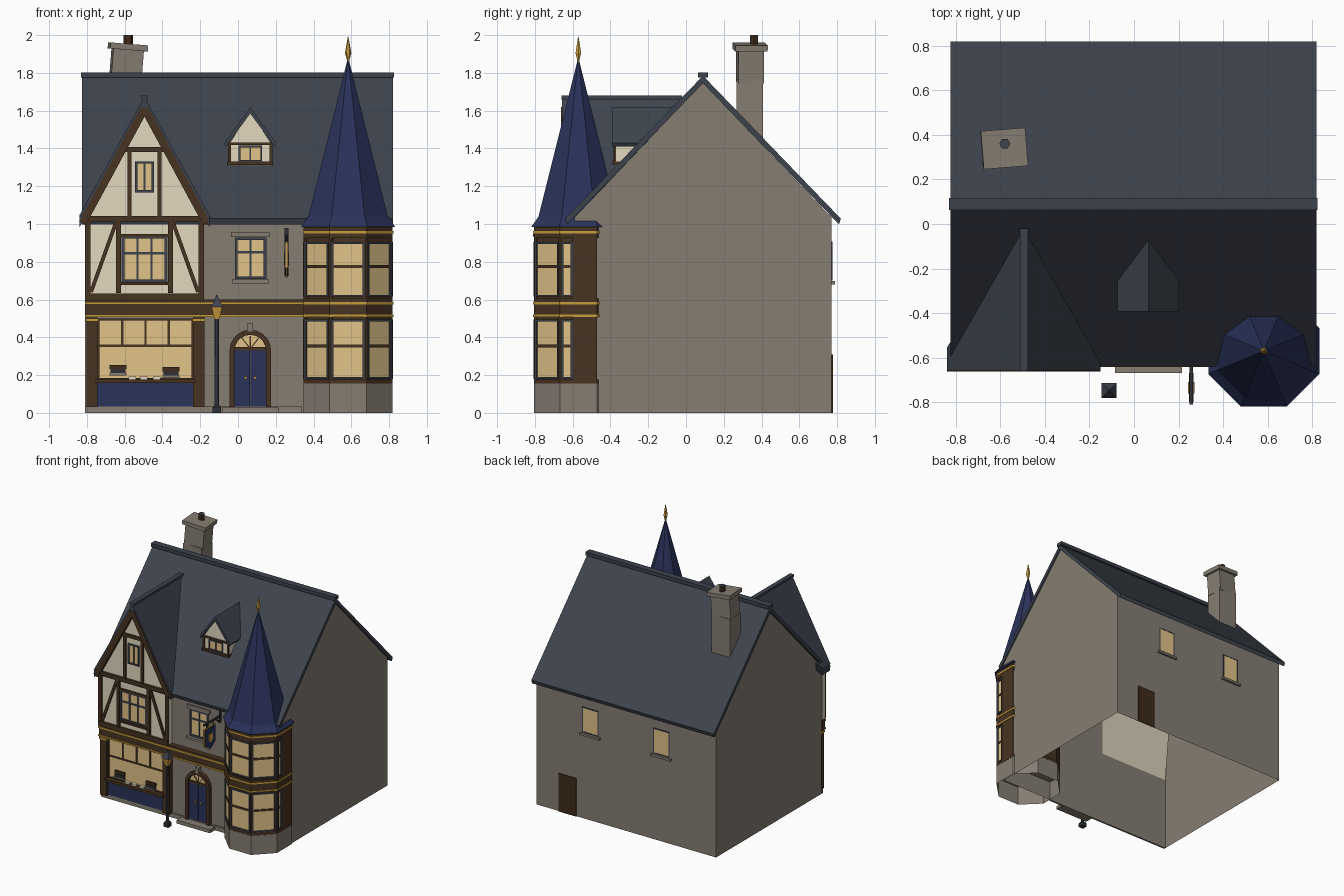
import bpy, bmesh, math
from mathutils import Matrix, Vector

if "Cube" in bpy.data.objects:
    bpy.data.objects.remove(bpy.data.objects["Cube"])


def colour(name, r, g, b):
    m = bpy.data.materials.new(name)
    lin = [((c / 255 + 0.055) / 1.055) ** 2.4 for c in (r, g, b)]
    m.diffuse_color = (*lin, 1)
    m.use_nodes = True
    m.node_tree.nodes["Principled BSDF"].inputs["Base Color"].default_value = m.diffuse_color
    return m


STONE = colour("stone", 133, 125, 114)
PLASTER = colour("plaster", 226, 216, 191)
WOOD = colour("timber", 71, 51, 33)
SLATE = colour("slate", 61, 67, 77)
NAVY = colour("navy", 42, 50, 90)
GLASS = colour("lit_glass", 226, 196, 137)
GOLD = colour("gold", 202, 158, 62)
IRON = colour("iron", 46, 48, 54)
DOORWOOD = colour("dark_wood", 62, 44, 26)


def finish(name, bm, mat, M=None, open_base=False):
    bmesh.ops.recalc_face_normals(bm, faces=bm.faces)
    if open_base:
        bm.normal_update()
        bmesh.ops.delete(bm, geom=[f for f in bm.faces if f.normal.z < -0.9], context="FACES_ONLY")
    me = bpy.data.meshes.new(name)
    bm.to_mesh(me)
    bm.free()
    me.materials.append(mat)
    ob = bpy.data.objects.new(name, me)
    if M:
        ob.matrix_world = M
    bpy.context.collection.objects.link(ob)
    return ob


def prism(name, pts, lo, hi, mat, axis="y", M=None, open_base=False):
    """Extrude a 2D outline along an axis; hi may be a rule of (u, v)."""
    put = {"x": lambda u, v, t: (t, u, v), "y": lambda u, v, t: (u, t, v),
           "z": lambda u, v, t: (u, v, t)}[axis]
    bm = bmesh.new()
    a = [bm.verts.new(put(u, v, lo)) for u, v in pts]
    b = [bm.verts.new(put(u, v, hi(u, v) if callable(hi) else hi)) for u, v in pts]
    bm.faces.new(a)
    bm.faces.new(b[::-1])
    n = len(pts)
    for i in range(n):
        bm.faces.new((a[i], a[(i + 1) % n], b[(i + 1) % n], b[i]))
    return finish(name, bm, mat, M, open_base)


def box(name, x0, x1, y0, y1, z0, z1, mat, M=None):
    return prism(name, [(x0, z0), (x1, z0), (x1, z1), (x0, z1)], y0, y1, mat, "y", M)


def lathe(name, x, y, rings, n, mat, turn=0.0, open_base=False):
    """Stack of n-sided rings given as (radius, z)."""
    bm = bmesh.new()
    rows = [[bm.verts.new((x + r * math.cos(turn + math.tau * i / n),
                           y + r * math.sin(turn + math.tau * i / n), z))
             for i in range(n)] for r, z in rings]
    for p, q in zip(rows, rows[1:]):
        for i in range(n):
            bm.faces.new((p[i], p[(i + 1) % n], q[(i + 1) % n], q[i]))
    bm.faces.new(rows[0][::-1])
    bm.faces.new(rows[-1])
    return finish(name, bm, mat, None, open_base)


def beam(name, p, q, w, y0, y1, mat):
    """Timber of width w running between two points on the facade."""
    d = (Vector(q) - Vector(p)).normalized() * w / 2
    s = Vector((-d.y, d.x))
    p, q = Vector(p), Vector(q)
    return prism(name, [tuple(c) for c in (p - s, q - s, q + s, p + s)], y0, y1, mat)


def window(name, x0, x1, z0, z1, y, cols, rows, M=None, f=0.012, bar=SLATE, d=0.012):
    """Lit pane with frame and glazing bars, facing -y."""
    k = y - 0.001
    box(name + "_pane", x0, x1, y - 0.004, k, z0, z1, GLASS, M)
    for a, b in ((x0 - f, x0), (x1, x1 + f)):
        box(name + "_frame_side", a, b, y - d, k, z0 - f, z1 + f, bar, M)
    for a, b in ((z0 - f, z0), (z1, z1 + f)):
        box(name + "_frame_rail", x0, x1, y - d, k, a, b, bar, M)
    for xc in cols:
        box(name + "_mullion", xc - 0.005, xc + 0.005, y - 0.01, k, z0, z1, bar, M)
    for zc in rows:
        box(name + "_transom", x0, x1, y - 0.01, k, zc - 0.006, zc + 0.006, bar, M)


# Main house (open underneath) and roof
FRONT = -0.59
ON = FRONT - 0.001
prism("house_walls", [(FRONT, 0), (0.77, 0), (0.77, 1.035), (0.09, 1.747), (FRONT, 1.035)],
      -0.81, 0.81, STONE, "x", open_base=True)
for s, n in ((-1, "front"), (1, "back")):
    prism("roof_" + n, [(0.09, 1.785), (0.09 + s * 0.73, 1.028), (0.09 + s * 0.72, 0.998),
                        (0.09, 1.745)], -0.825, 0.82, SLATE, "x")
box("ridge_cap", -0.83, 0.825, 0.063, 0.117, 1.775, 1.803, SLATE)
box("plinth", -0.81, 0.34, -0.605, ON, 0, 0.035, STONE)


def roof_y(z):
    return 0.09 - (1.785 - z) / 1.037


# Half-timbered gable bay
GX, BAY = -0.495, -0.63
prism("bay_wall", [(-0.81, 0.6), (-0.18, 0.6), (-0.18, 1.03), (GX, 1.61), (-0.81, 1.03)],
      BAY, lambda u, v: max(ON, roof_y(v)), PLASTER)
for s in (-1, 1):
    prism("bay_roof", [(GX, 1.672), (GX + s * 0.345, 1.045), (GX + s * 0.343, 0.985), (GX, 1.615)],
          -0.657, lambda u, v: max(-0.555, roof_y(v) + 0.01), SLATE)
    beam("bay_bargeboard", (GX, 1.61), (GX + s * 0.328, 1.005), 0.04, -0.662, BAY, WOOD)
    box("bay_corner_post", GX + s * 0.301 - 0.014, GX + s * 0.301 + 0.014, -0.645, BAY, 0.6, 1.03, WOOD)
    box("bay_window_post", GX + s * 0.137 - 0.013, GX + s * 0.137 + 0.013, -0.645, BAY, 0.635, 1.02, WOOD)
    box("gable_post", GX + s * 0.079 - 0.011, GX + s * 0.079 + 0.011, -0.645, BAY, 1.04, 1.385, WOOD)
    beam("bay_brace", (GX + s * 0.283, 0.64), (GX + s * 0.15, 1.01), 0.02, -0.642, BAY, WOOD)
box("bay_roof_ridge", GX - 0.018, GX + 0.018, -0.66, -0.02, 1.66, 1.68, SLATE)
box("bay_bottom_beam", -0.81, -0.18, -0.648, BAY, 0.595, 0.633, WOOD)
box("bay_middle_beam", -0.81, -0.18, -0.648, BAY, 1.012, 1.042, WOOD)
box("gable_collar_beam", -0.60, -0.39, -0.645, BAY, 1.382, 1.408, WOOD)
box("bay_window_sill", -0.62, -0.37, -0.655, BAY, 0.678, 0.694, WOOD)
box("bay_window_head", -0.62, -0.37, -0.645, BAY, 0.932, 0.948, WOOD)
window("bay_window", -0.602, -0.388, 0.706, 0.922, BAY, (-0.532, -0.458), (0.845,), f=0.014)
window("gable_window", -0.533, -0.457, 1.18, 1.32, BAY, (GX,), ())

# Timber band with gold lines across the facade
box("floor_band", -0.81, 0.36, -0.635, ON, 0.512, 0.6, WOOD)
for z in (0.514, 0.58):
    box("floor_band_gold", -0.81, 0.36, -0.643, ON, z - 0.006, z + 0.006, GOLD)

# Shop front
for a in (-0.803, -0.238):
    box("shop_pilaster", a, a + 0.06, -0.63, ON, 0.03, 0.512, WOOD)
    box("shop_pilaster_cap", a - 0.004, a + 0.064, -0.638, ON, 0.485, 0.5, GOLD)
box("shop_panel", -0.745, -0.236, -0.61, ON, 0.035, 0.157, NAVY)
box("shop_sill", -0.755, -0.226, -0.645, ON, 0.157, 0.178, WOOD)
window("shop_window", -0.733, -0.247, 0.185, 0.49, -0.6, (), (0.355,), f=0.01, bar=WOOD)
for x in (-0.613, -0.49, -0.367):
    box("shop_mullion", x - 0.006, x + 0.006, -0.61, -0.601, 0.355, 0.49, WOOD)
for x, z in ((-0.635, 0.21), (-0.355, 0.198)):
    box("display_shelf", x - 0.045, x + 0.045, -0.63, -0.604, z - 0.012, z, STONE)
    box("display_goods", x - 0.04, x + 0.04, -0.625, -0.604, z, z + 0.022, IRON)
    box("display_goods_top", x - 0.045, x + 0.045, -0.62, -0.604, z + 0.022, z + 0.044, DOORWOOD)
for x in (-0.56, -0.5, -0.43):
    box("display_card", x - 0.02, x + 0.02, -0.63, -0.605, 0.178, 0.192, PLASTER)

# Arched front door
DX, SP = 0.065, 0.33


def arc(r, flip=1):
    return [(DX + flip * r * math.cos(math.pi * i / 10), SP + r * math.sin(math.pi * i / 10))
            for i in range(11)]


prism("door_surround", [(DX + 0.11, 0.03)] + arc(0.11) + [(DX - 0.11, 0.03), (DX - 0.083, 0.03)]
      + arc(0.083, -1) + [(DX + 0.083, 0.03)], -0.62, ON, WOOD)
prism("door_fanlight", arc(0.084), -0.597, ON, GLASS)
box("door_transom", DX - 0.085, DX + 0.085, -0.608, ON, 0.33, 0.348, WOOD)
for a in (-0.045, 0.0, 0.045):
    beam("fanlight_bar", (DX, SP + 0.01), (DX + a, SP + 0.078 - abs(a) * 0.25), 0.006, -0.602, ON, WOOD)
for s in (-1, 1):
    a, b = sorted((DX + s * 0.002, DX + s * 0.084))
    box("door_leaf", a, b, -0.603, ON, 0.03, 0.332, NAVY)
    box("door_knob", DX + s * 0.025 - 0.008, DX + s * 0.025 + 0.008, -0.615, -0.6, 0.18, 0.193, GOLD)
box("door_keystone", 0.05, 0.08, -0.625, ON, 0.43, 0.477, STONE)
box("door_step", -0.085, 0.215, -0.67, ON, 0, 0.028, STONE)

# Window above the door
window("middle_window", -0.002, 0.136, 0.722, 0.915, FRONT, (0.067,), (0.85,), f=0.014)
box("middle_lintel", -0.037, 0.168, -0.605, ON, 0.93, 0.958, STONE)
box("middle_sill", -0.033, 0.163, -0.62, ON, 0.686, 0.706, STONE)

# Dormer
prism("dormer_wall", [(-0.05, 1.31), (0.18, 1.31), (0.18, 1.42), (DX, 1.595), (-0.05, 1.42)],
      -0.372, lambda u, v: roof_y(v) + 0.01, PLASTER)
for s in (-1, 1):
    prism("dormer_roof", [(DX, 1.617), (DX + s * 0.138, 1.428), (DX + s * 0.128, 1.41), (DX, 1.585)],
          -0.392, lambda u, v: roof_y(v) + 0.01, SLATE)
    box("dormer_post", DX + s * 0.109 - 0.008, DX + s * 0.109 + 0.008, -0.38, -0.37, 1.33, 1.42, WOOD)
box("dormer_head", -0.05, 0.18, -0.382, -0.37, 1.418, 1.432, WOOD)
box("dormer_sill", -0.055, 0.185, -0.388, -0.33, 1.312, 1.33, WOOD)
window("dormer_window", 0.012, 0.118, 1.34, 1.405, -0.372, (DX,), (), f=0.01)

# Octagonal corner turret
TX, TY, TURN, K = 0.583, -0.57, math.pi / 8, 1 / math.cos(math.pi / 8)


def ring(name, mat, *rings, open_base=False):
    lathe(name, TX, TY, [(a * K, z) for a, z in rings], 8, mat, TURN, open_base)


ring("turret_base", STONE, (0.236, 0), (0.236, 0.155), open_base=True)
ring("turret_core", WOOD, (0.228, 0.156), (0.228, 0.985))
for a, b in ((0.156, 0.178), (0.512, 0.605), (0.925, 0.985)):
    ring("turret_band", WOOD, (0.236, a), (0.236, b))
for z in (0.514, 0.58, 0.957):
    ring("turret_gold_line", GOLD, (0.24, z - 0.006), (0.24, z + 0.006))
ring("turret_eave", NAVY, (0.249, 0.985), (0.21, 1.04))
ring("turret_spire", NAVY, (0.213, 1.03), (0.002, 1.875))
lathe("turret_finial", TX, TY, [(0.006, 1.85), (0.007, 1.87), (0.017, 1.905), (0.002, 1.99)], 6, GOLD)
for k in range(-2, 3):
    M = Matrix.Translation((TX, TY, 0)) @ Matrix.Rotation(k * math.pi / 4, 4, "Z")
    x0, x1 = {-2: (0.042, 0.078), 2: (-0.078, -0.042)}.get(k, (-0.077, 0.077))
    for z0, z1, zt in ((0.19, 0.485, 0.355), (0.625, 0.895, 0.775)):
        window("turret_window", x0, x1, z0, z1, -0.226, (), (), M, f=0.01)
        box("turret_transom", x0, x1, -0.236, -0.227, zt - 0.008, zt + 0.008, WOOD, M)
    if abs(k) == 2:
        a, b = (-0.098, 0.032) if k < 0 else (-0.032, 0.098)
        box("turret_side_panel", a, b, -0.236, -0.225, 0.156, 0.985, WOOD, M)
for k in range(-2, 2):
    t = -math.pi / 2 + (k + 0.5) * math.pi / 4
    lathe("turret_post", TX + 0.24 * math.cos(t), TY + 0.24 * math.sin(t),
          [(0.014, 0.156), (0.014, 0.985)], 8, WOOD)

# Crooked chimney
M = (Matrix.Translation((-0.597, 0.338, 1.76)) @ Matrix.Rotation(0.08, 4, "Z")
     @ Matrix.Rotation(0.08, 4, "Y"))
box("chimney_lower", -0.681, -0.517, 0.267, 0.408, 1.4, 1.765, STONE)
box("chimney_upper", -0.081, 0.081, -0.068, 0.068, -0.01, 0.18, STONE, M)
box("chimney_cap", -0.1, 0.1, -0.086, 0.086, 0.162, 0.194, STONE, M)
lathe("chimney_pot", -0.58, 0.36, [(0.025, 1.93), (0.025, 1.996)], 6, DOORWOOD)
lathe("chimney_pot_top", -0.58, 0.36, [(0.025, 1.996), (0.025, 2.0)], 6, SLATE)

# Street lamp
LX, LY, Q = -0.112, -0.748, math.pi / 4
lathe("lamp_base", LX, LY, [(0.031, 0), (0.031, 0.03), (0.015, 0.045)], 4, IRON, Q)
lathe("lamp_pole", LX, LY, [(0.0125, 0.03), (0.0115, 0.5)], 8, SLATE)
lathe("lamp_lantern", LX, LY, [(0.02, 0.497), (0.04, 0.562)], 4, GOLD, Q)
lathe("lamp_cap", LX, LY, [(0.047, 0.56), (0.016, 0.598), (0.004, 0.625)], 4, SLATE, Q)

# Hanging sign
SX = 0.257
box("sign_bracket", SX - 0.007, SX + 0.007, -0.81, ON, 0.935, 0.947, IRON)
box("sign_bracket_plate", SX - 0.01, SX + 0.01, -0.6, ON, 0.9, 0.98, IRON)
prism("sign_bracket_strut", [(-0.595, 0.88), (-0.595, 0.895), (-0.655, 0.94), (-0.67, 0.94)],
      SX - 0.005, SX + 0.005, IRON, "x")
for y in (-0.77, -0.69):
    box("sign_hanger", SX - 0.003, SX + 0.003, y - 0.003, y + 0.003, 0.89, 0.94, IRON)
shield = [(-0.065, 0.9), (0.065, 0.9), (0.065, 0.77), (0, 0.725), (-0.065, 0.77)]
for n, s, t, m in (("board", 1.0, 0.01, NAVY), ("rim", 1.08, 0.006, GOLD), ("emblem", 0.4, 0.014, GOLD)):
    prism("sign_" + n, [(-0.735 + u * s, 0.82 + (v - 0.82) * s) for u, v in shield],
          SX - t, SX + t, m, "x")

# Back wall door and windows
box("back_door", 0.445, 0.605, 0.771, 0.778, 0, 0.31, DOORWOOD)
B = Matrix.Rotation(math.pi, 4, "Z")
for x in (-0.32, 0.32):
    window("back_window", x - 0.065, x + 0.065, 0.71, 0.9, -0.77, (), (), B, f=0.008, d=0.006)
    box("back_sill", x - 0.09, x + 0.09, 0.771, 0.79, 0.68, 0.698, STONE)
